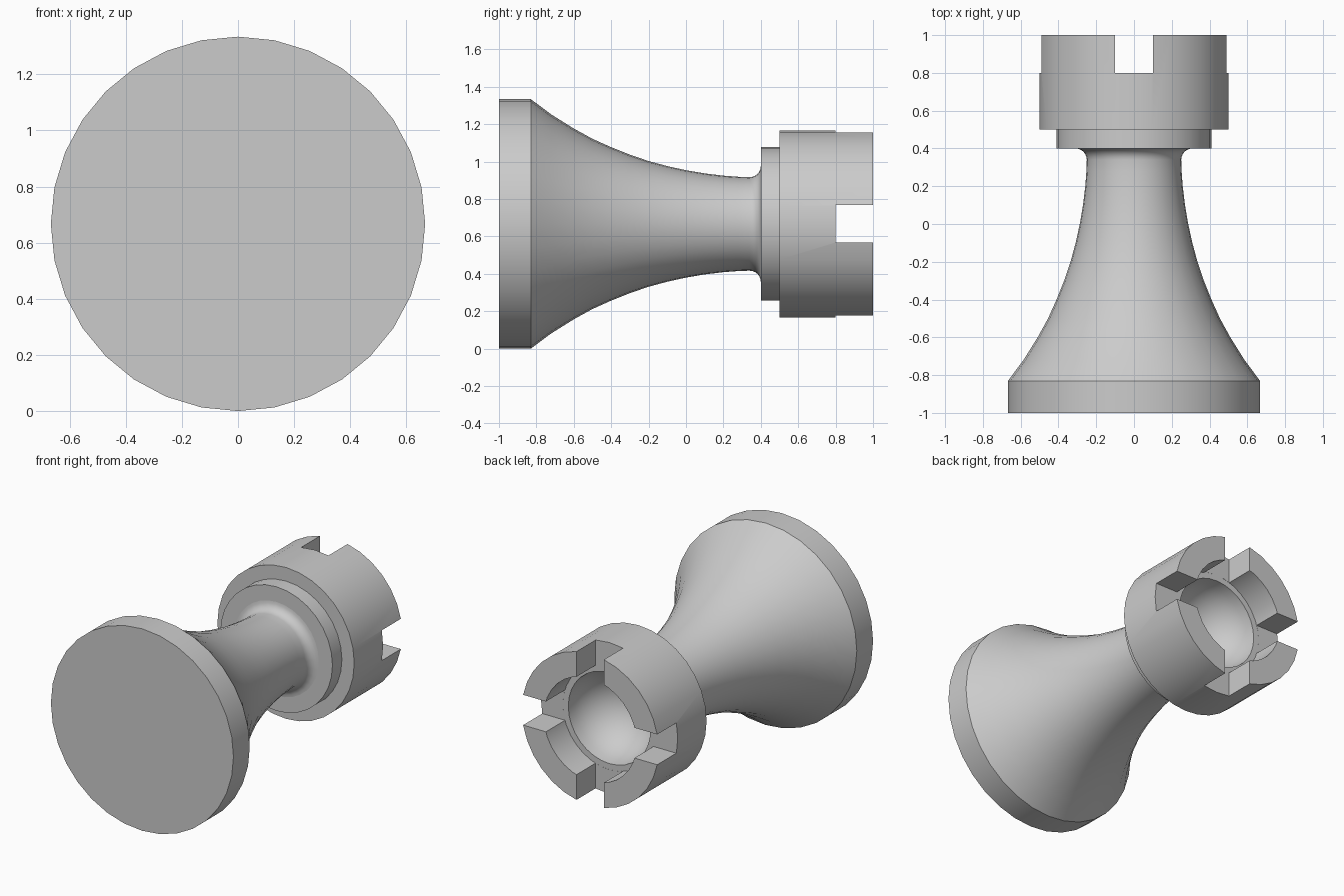
import bpy, bmesh, math
from mathutils import Vector

if "Cube" in bpy.data.objects:
    bpy.data.objects.remove(bpy.data.objects["Cube"], do_unlink=True)

SEGMENTS = 32
AXIS_Z = 0.667

grey = bpy.data.materials.new("plain grey")
grey.use_nodes = True
colour = (0.6, 0.6, 0.6, 1)
grey.diffuse_color = colour
grey.node_tree.nodes["Principled BSDF"].inputs["Base Color"].default_value = colour


def finish(bm, name):
    bmesh.ops.remove_doubles(bm, verts=bm.verts, dist=1e-4)
    bmesh.ops.recalc_face_normals(bm, faces=bm.faces)
    mesh = bpy.data.meshes.new(name)
    bm.to_mesh(mesh)
    bm.free()
    mesh.materials.append(grey)
    obj = bpy.data.objects.new(name, mesh)
    obj.location.z = AXIS_Z
    bpy.context.collection.objects.link(obj)
    return obj


def lathe(name, profile):
    """Turn (radius, y) points around the lengthwise axis."""
    bm = bmesh.new()
    verts = [bm.verts.new((0, y, r)) for r, y in profile]
    edges = [bm.edges.new(pair) for pair in zip(verts, verts[1:])]
    bmesh.ops.spin(bm, geom=verts + edges, cent=(0, 0, 0), axis=(0, 1, 0),
                   angle=math.tau, steps=SEGMENTS)
    return finish(bm, name)


def select_only(obj):
    bpy.ops.object.select_all(action="DESELECT")
    obj.select_set(True)
    bpy.context.view_layer.objects.active = obj


def arc(cr, cy, radius, start, end, steps):
    """Points of an arc in the (radius, y) plane, angles in degrees."""
    angles = [math.radians(start + (end - start) * i / steps) for i in range(steps + 1)]
    return [(cr + radius * math.cos(a), cy + radius * math.sin(a)) for a in angles]


# Base disc flowing into the flared stem, with a fillet under the collar
flare = [(0.667, -0.83), (0.585, -0.72), (0.51, -0.6), (0.455, -0.5), (0.41, -0.4),
         (0.37, -0.3), (0.336, -0.2), (0.309, -0.1), (0.287, 0), (0.27, 0.1),
         (0.258, 0.2), (0.252, 0.28)]
fillet = arc(0.31, 0.34, 0.06, 180, 90, 6)
body = lathe("base_and_stem", [(0, -1), (0.667, -1)] + flare + fillet + [(0, 0.4)])

# Narrow collar below the crown
collar = lathe("collar", [(0, 0.4), (0.41, 0.4), (0.41, 0.5), (0, 0.5)])

# Crown with a round bowl sunk inside the battlements
bowl = arc(0, 0.8, 0.3, 0, -90, 8)
crown = lathe("crown", [(0, 0.499), (0.5, 0.499), (0.5, 1), (0.34, 1), (0.34, 0.8)] + bowl)

# Two crossing slots leave four battlements
for width, height in ((0.2, 1.4), (1.4, 0.2)):
    bm = bmesh.new()
    bmesh.ops.create_cube(bm, size=1)
    bmesh.ops.scale(bm, vec=(width, 0.4, height), verts=bm.verts)
    bmesh.ops.translate(bm, vec=Vector((0, 1.0005, 0)), verts=bm.verts)
    cutter = finish(bm, "slot_cutter")
    cutter.hide_render = True
    select_only(crown)
    slot = crown.modifiers.new("slot", "BOOLEAN")
    slot.object = cutter
    slot.operation = "DIFFERENCE"
    slot.solver = "EXACT"
    bpy.ops.object.modifier_apply(modifier=slot.name)
    bpy.data.objects.remove(cutter, do_unlink=True)

for part in (body, collar, crown):
    select_only(part)
    bpy.ops.object.shade_smooth_by_angle(angle=math.radians(30))
